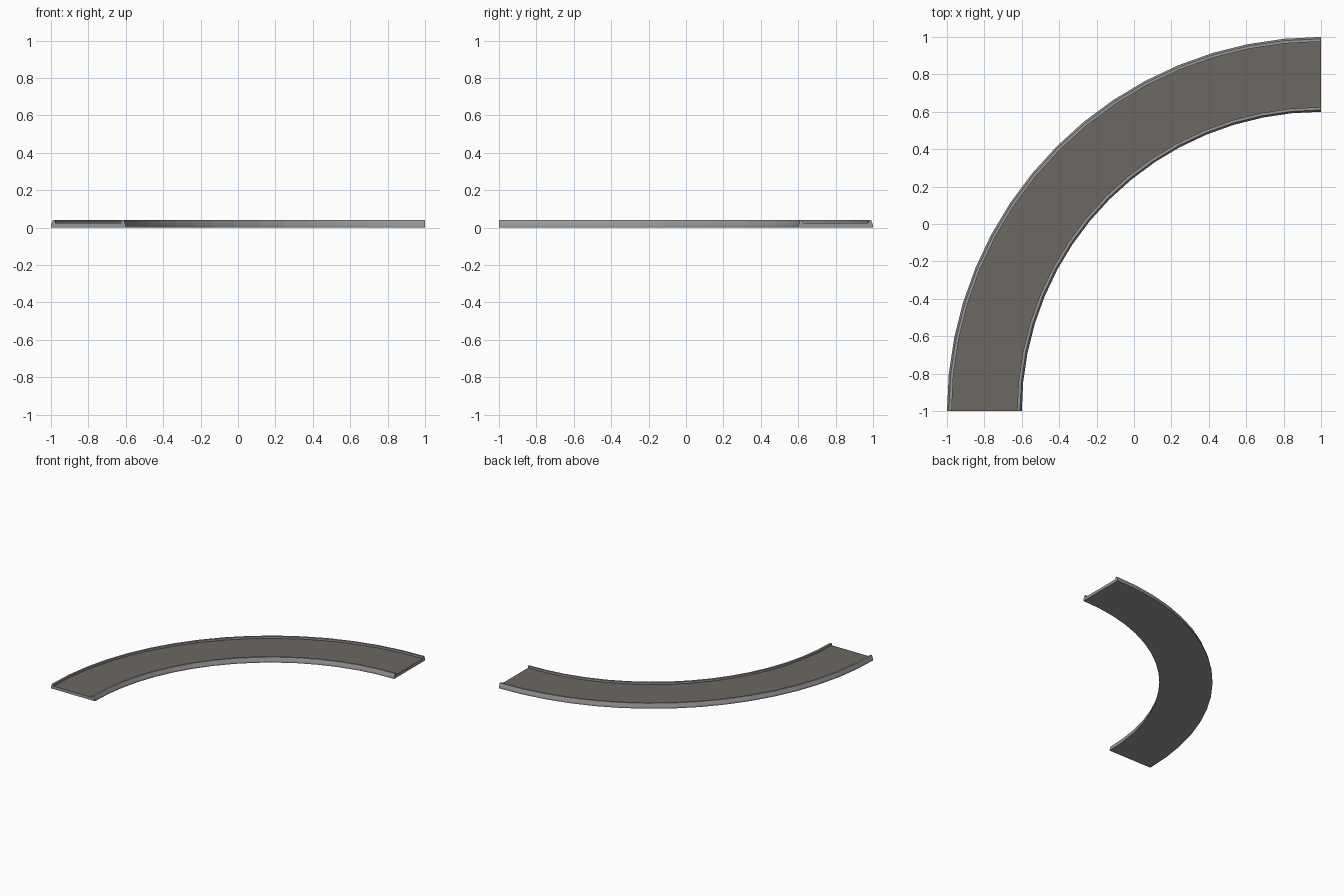
import bpy, bmesh, math

if "Cube" in bpy.data.objects:
    bpy.data.objects.remove(bpy.data.objects["Cube"])

CX, CY, SEG = 1.0, -1.0, 16   # arc centre and facets over the quarter turn


def material(name, rgb):
    m = bpy.data.materials.new(name)
    m.diffuse_color = (*rgb, 1)
    m.use_nodes = True
    m.node_tree.nodes["Principled BSDF"].inputs["Base Color"].default_value = m.diffuse_color
    return m


grey = material("kerb grey", (0.31, 0.31, 0.31))
brown = material("road brown", (0.15, 0.135, 0.12))


def sweep(name, profile, mats, top_index=0):
    """Sweep a closed (radius, z) profile through the quarter turn."""
    bm = bmesh.new()
    rings = []
    for i in range(SEG + 1):
        a = math.pi / 2 + math.pi / 2 * i / SEG
        rings.append([bm.verts.new((CX + r * math.cos(a), CY + r * math.sin(a), z))
                      for r, z in profile])
    n = len(profile)
    for a, b in zip(rings, rings[1:]):
        for j in range(n):
            k = (j + 1) % n
            bm.faces.new((a[j], a[k], b[k], b[j]))
    bm.faces.new(rings[0])
    bm.faces.new(rings[-1])
    bmesh.ops.recalc_face_normals(bm, faces=bm.faces)
    for f in bm.faces:
        f.material_index = top_index if f.normal.z > 0.9 else 0
    me = bpy.data.meshes.new(name)
    bm.to_mesh(me)
    bm.free()
    for m in mats:
        me.materials.append(m)
    ob = bpy.data.objects.new(name, me)
    bpy.context.collection.objects.link(ob)


# Road slab: brown driving surface, grey underside and ends
sweep("road_slab", [(1.625, 0), (1.975, 0), (1.975, 0.024), (1.625, 0.024)],
      [grey, brown], 1)

# Kerbs: vertical foot, sloped outer side, flat top, mirrored about the road middle
kerb = [(0.175, 0), (0.2, 0), (0.2, 0.012), (0.19, 0.04), (0.175, 0.04)]
for name, s in (("outer_kerb", 1), ("inner_kerb", -1)):
    sweep(name, [(1.8 + s * d, z) for d, z in kerb], [grey])
